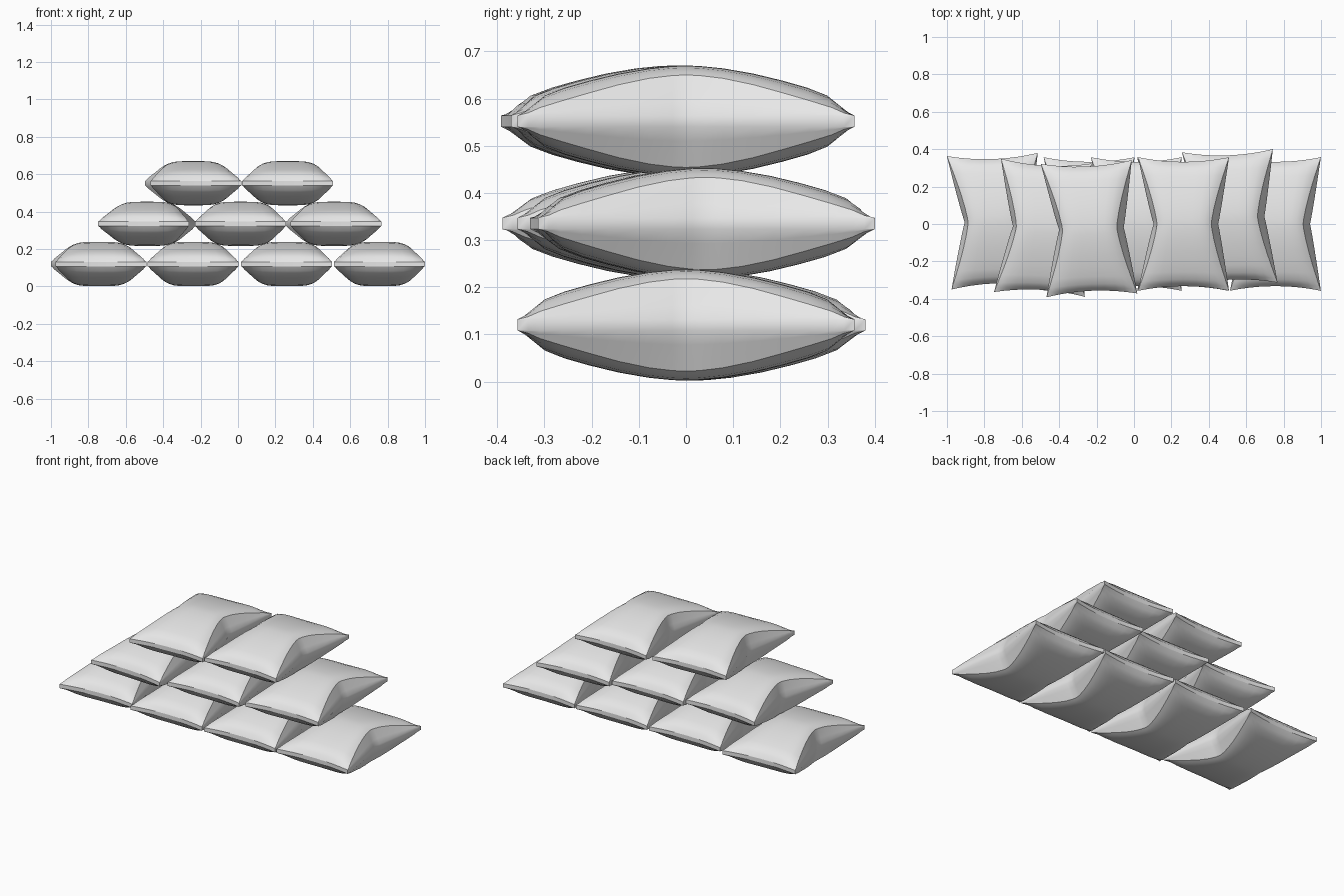
import bpy, bmesh, math

cube = bpy.data.objects.get("Cube")
if cube:
    bpy.data.objects.remove(cube, do_unlink=True)

grey = bpy.data.materials.new("pale_grey_cloth")
grey.use_nodes = True
colour = (0.8, 0.8, 0.8, 1)
grey.diffuse_color = colour
grey.node_tree.nodes["Principled BSDF"].inputs["Base Color"].default_value = colour

HALF_W, HALF_L, SEAM = 0.243, 0.357, 0.012
# Lengthwise stations: (fraction of half length, height of the bulge)
STATIONS = [(0, .118), (.08, .117), (.22, .112), (.4, .101), (.58, .086),
            (.74, .071), (.87, .055), (.94, .037), (1, SEAM)]
TOP_STEPS = [1, .9, .75, .55, .3, 0]


def half_section(v, h, seam_waist, ridge_waist):
    """Points from the side seam, up over the ridge, to the middle of the top."""
    seam = seam_waist + (HALF_W - seam_waist) * v ** .9
    ridge = ridge_waist + (HALF_W - ridge_waist) * v ** 1.3
    ridge_h = max(SEAM, h * (.83 - .4 * v * v))
    pts = [(seam, SEAM)]
    pts += [(seam + (ridge - seam) * t, SEAM + (ridge_h - SEAM) * t) for t in (.35, .7)]
    pts += [(ridge * f, ridge_h + (h - ridge_h) * (1 - f ** 5)) for f in TOP_STEPS]
    return pts


def make_bag_mesh():
    bm = bmesh.new()
    rings = []
    sections = [(-v, h) for v, h in reversed(STATIONS[1:])] + STATIONS
    for v, h in sections:
        a = abs(v)
        right = half_section(a, h, .185, .148)
        left = half_section(a, h, .160, .142)
        top = right + [(-x, z) for x, z in reversed(left[:-1])]
        ring = []
        for x, z in top + [(x, -z) for x, z in reversed(top)]:
            # Ends are drawn in slightly between the corners
            pull = 1 - .07 * (1 - (x / HALF_W) ** 2) * a ** 3
            ring.append(bm.verts.new((x, v * HALF_L * pull, z)))
        rings.append(ring)
    n = len(rings[0])
    for r0, r1 in zip(rings, rings[1:]):
        for i in range(n):
            j = (i + 1) % n
            bm.faces.new((r0[i], r0[j], r1[j], r1[i]))
    # Narrow end seams
    for ring in (rings[0], rings[-1]):
        for i in range(n // 2 - 1):
            bm.faces.new((ring[i], ring[i + 1], ring[n - 2 - i], ring[n - 1 - i]))
    bmesh.ops.remove_doubles(bm, verts=bm.verts, dist=.0005)
    bmesh.ops.recalc_face_normals(bm, faces=bm.faces)
    mesh = bpy.data.meshes.new("bag")
    bm.to_mesh(mesh)
    bm.free()
    mesh.materials.append(grey)
    return mesh


# Stacked rows: height, then x, y and turn in degrees for each bag
ROWS = {
    "bottom": (.12, [(-.745, .015, 2), (-.24, 0, 0), (.26, 0, 0), (.756, 0, 0)]),
    "middle": (.335, [(-.487, -.02, -3), (.013, 0, 0), (.512, .035, 2)]),
    "top": (.552, [(-.24, -.025, 2.4), (.265, 0, 0)]),
}
bag_mesh = make_bag_mesh()
bags = []
for row, (z, places) in ROWS.items():
    for k, (x, y, turn) in enumerate(places, 1):
        bag = bpy.data.objects.new(f"{row}_bag_{k}", bag_mesh)
        bag.location = (x, y, z)
        bag.rotation_euler.z = math.radians(turn)
        bpy.context.collection.objects.link(bag)
        bags.append(bag)

# Smooth cloth with crisp seams
bpy.ops.object.select_all(action="DESELECT")
bags[0].select_set(True)
bpy.context.view_layer.objects.active = bags[0]
bpy.ops.object.shade_smooth_by_angle(angle=math.radians(32))
